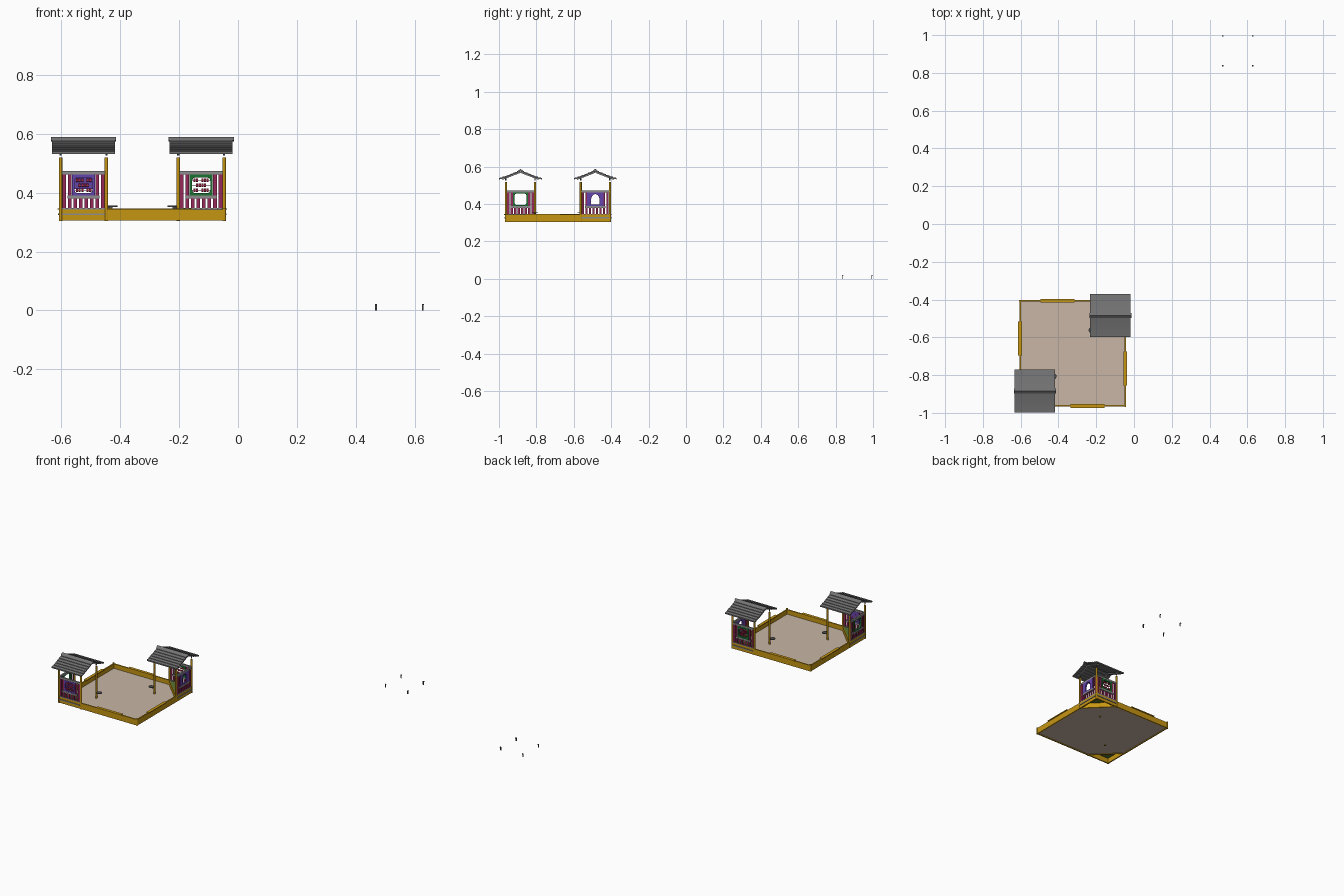
import bpy, bmesh, math
from mathutils import Matrix, Vector

if "Cube" in bpy.data.objects:
    bpy.data.objects.remove(bpy.data.objects["Cube"])


def mat(name, r, g, b):
    m = bpy.data.materials.new(name)
    m.diffuse_color = (r, g, b, 1)
    m.use_nodes = True
    m.node_tree.nodes["Principled BSDF"].inputs["Base Color"].default_value = m.diffuse_color
    return m


WOOD = mat("golden_wood", 0.56, 0.30, 0.006)
ROOF = mat("roof_grey", 0.17, 0.17, 0.17)
RAIL = mat("rail_grey", 0.27, 0.27, 0.27)
MAG = mat("magenta", 0.30, 0.022, 0.10)
PURP = mat("purple", 0.13, 0.06, 0.42)
GREEN = mat("green", 0.01, 0.17, 0.03)
OLIVE = mat("olive_green", 0.10, 0.17, 0.03)
SAND = mat("sand", 0.58, 0.47, 0.38)
BEAD = mat("bead_red", 0.42, 0.02, 0.07)
STEEL = mat("dark_steel", 0.08, 0.08, 0.08)

I = Matrix.Identity(4)
T = Matrix.Translation


def finish(name, bm, material, M=I):
    bmesh.ops.recalc_face_normals(bm, faces=bm.faces)
    bm.transform(M)
    me = bpy.data.meshes.new(name)
    bm.to_mesh(me)
    bm.free()
    me.materials.append(material)
    ob = bpy.data.objects.new(name, me)
    bpy.context.collection.objects.link(ob)
    return ob


def boxes(name, material, items, M=I):
    """items: list of (x0, x1, y0, y1, z0, z1)"""
    bm = bmesh.new()
    for x0, x1, y0, y1, z0, z1 in items:
        c = T(((x0 + x1) / 2, (y0 + y1) / 2, (z0 + z1) / 2))
        bmesh.ops.create_cube(bm, size=1, matrix=c @ Matrix.Diagonal((x1 - x0, y1 - y0, z1 - z0, 1)))
    return finish(name, bm, material, M)


def cylinders(name, material, items, M=I, rot=I, seg=16):
    """items: list of (centre, radius, depth)"""
    bm = bmesh.new()
    for c, r, d in items:
        bmesh.ops.create_cone(bm, cap_ends=True, segments=seg, radius1=r, radius2=r, depth=d,
                              matrix=T(c) @ rot)
    ob = finish(name, bm, material, M)
    for p in ob.data.polygons:
        p.use_smooth = len(p.vertices) == 4
    return ob


def prism(name, material, pts, z0, z1, M=I):
    bm = bmesh.new()
    f = bm.faces.new([bm.verts.new((x, y, z0)) for x, y in pts])
    g = bmesh.ops.extrude_face_region(bm, geom=[f])["geom"]
    bmesh.ops.translate(bm, vec=(0, 0, z1 - z0), verts=[v for v in g if isinstance(v, bmesh.types.BMVert)])
    return finish(name, bm, material, M)


def window_frame(name, material, outer, inner, arch, zc, y0, y1, M):
    """Square plate with a rounded or arched opening."""
    bm = bmesh.new()
    n, rings = 32, []
    for k in range(n):
        a = 2 * math.pi * k / n
        c, s = math.cos(a), math.sin(a)
        m = max(abs(c), abs(s))
        if arch:
            i = (c, s) if s > 0 else (c / m, s / m)
        else:
            q = (abs(c) ** 6 + abs(s) ** 6) ** (1 / 6)
            i = (c / q, s / q)
        o = (c / m * outer[0], s / m * outer[1])
        i = (i[0] * inner[0], i[1] * inner[1])
        rings.append([bm.verts.new((p[0], y, zc + p[1])) for p, y in ((o, y0), (o, y1), (i, y1), (i, y0))])
    for k in range(n):
        a, b = rings[k], rings[(k + 1) % n]
        for j in range(4):
            bm.faces.new((a[j], a[(j + 1) % 4], b[(j + 1) % 4], b[j]))
    return finish(name, bm, material, M)


R = 0.078                                     # half spacing of house posts
RX90 = Matrix.Rotation(math.pi / 2, 4, 'X')
RY90 = Matrix.Rotation(math.pi / 2, 4, 'Y')


def wall(tag, kind, colour, M):
    """Wall in the plane y = -R, outside towards -y."""
    y = -R
    # pickets, short ones below the window
    slats = []
    for k in range(8):
        u = -0.0655 + k * 0.0187
        slats.append((u - 0.006, u + 0.006, y - 0.002, y + 0.002, 0.345,
                      0.385 if abs(u) < 0.035 else 0.465))
    boxes(tag + "_pickets", MAG, slats, M)
    # rails and outer bottom ledge
    boxes(tag + "_rails", RAIL, [(-0.073, 0.073, y - 0.005, y + 0.005, 0.462, 0.473),
                                 (-0.054, 0.054, y - 0.006, y + 0.006, 0.380, 0.390),
                                 (-0.073, 0.073, y - 0.004, y + 0.004, 0.342, 0.348),
                                 (-0.073, 0.073, y - 0.008, y - 0.003, 0.324, 0.330)], M)
    if kind == "abacus":
        window_frame(tag + "_abacus_frame", colour, (0.039, 0.036), (0.031, 0.027), False, 0.425,
                     y - 0.005, y + 0.005, M)
        rows = (0.408, 0.425, 0.442)
        cylinders(tag + "_abacus_rods", STEEL, [((0, y, z), 0.0013, 0.066) for z in rows], M, RY90, 8)
        if colour is PURP:
            boxes(tag + "_abacus_back", PURP, [(-0.033, 0.033, y + 0.002, y + 0.005, 0.413, 0.453)], M)
        beads = []
        for i, z in enumerate(rows):
            for k in range(5):
                u = -0.022 + k * 0.009 + (0.009 if (k > 2) == (i != 1) else 0)
                beads.append(((u, y, z), 0.0055, 0.007))
        cylinders(tag + "_abacus_beads", BEAD, beads, M, RY90, 12)
    elif kind == "arch":
        window_frame(tag + "_arch_window", colour, (0.044, 0.037), (0.022, 0.028), True, 0.425,
                     y - 0.005, y + 0.005, M)
    else:
        window_frame(tag + "_square_window", colour, (0.039, 0.037), (0.032, 0.031), False, 0.426,
                     y - 0.005, y + 0.005, M)


def roof(tag, M):
    # stepped shingle rows, slightly flared towards the eaves
    n, half, bm = 6, 0.114, bmesh.new()

    def h(t):
        return 0.581 - 0.052 * t + 0.008 * t * t
    for sgn in (-1, 1):
        for k in range(n):
            t0, t1 = k / n, (k + 1) / n
            prof = [(t0, h(t0)), (t1, h(t1) + 0.003), (t1, h(t1) - 0.005), (t0, h(t0) - 0.007)]
            ends = [[bm.verts.new((x, sgn * t * half, z)) for t, z in prof] for x in (-0.107, 0.107)]
            bm.faces.new(ends[0])
            bm.faces.new(ends[1][::-1])
            for j in range(4):
                bm.faces.new((ends[0][j], ends[1][j], ends[1][(j + 1) % 4], ends[0][(j + 1) % 4]))
    finish(tag + "_shingles", bm, ROOF, M)
    # ridge cap
    prism(tag + "_ridge_cap", ROOF, [(-0.578, -0.013), (-0.589, 0), (-0.578, 0.013), (-0.574, 0)],
          -0.111, 0.111, M @ RY90)
    # rafters under the slopes and post brackets
    bm = bmesh.new()
    for x in (-R, R):
        for sgn in (-1, 1):
            ang = -sgn * math.atan2(0.044, half)
            bmesh.ops.create_cube(bm, size=1, matrix=T((x, sgn * 0.05, 0.552)) @
                                  Matrix.Rotation(ang, 4, 'X') @ Matrix.Diagonal((0.006, 0.104, 0.008, 1)))
    finish(tag + "_rafters", bm, RAIL, M)
    cylinders(tag + "_roof_brackets", STEEL, [((a * R, b * R, 0.536), 0.0035, 0.02)
                                              for a in (-1, 1) for b in (-1, 1)], M, seg=8)


def house(tag, M, front, side):
    cylinders(tag + "_posts", WOOD, [((a * R, b * R, 0.4115), 0.006, 0.215)
                                     for a in (-1, 1) for b in (-1, 1)], M)
    wall(tag + "_abacus_wall", *front, M)
    wall(tag + "_window_wall", *side, M @ Matrix.Rotation(-math.pi / 2, 4, 'Z'))
    roof(tag + "_roof", M)
    # corner bench with diagonal board
    prism(tag + "_corner_bench", OLIVE, [(-R, -R), (R, -R), (-R, R)], 0.337, 0.343, M)
    boxes(tag + "_diagonal_board", WOOD, [(-0.108, 0.108, -0.004, 0.004, 0.306, 0.343)],
          M @ Matrix.Rotation(-math.pi / 4, 4, 'Z'))
    # round play table on the inner post
    cylinders(tag + "_round_table", STEEL, [((R + 0.021, R, 0.354), 0.016, 0.004)], M, seg=24)
    boxes(tag + "_table_arm", STEEL, [(R, R + 0.02, R - 0.003, R + 0.003, 0.347, 0.352)], M)


C = T((-0.325, -0.685, 0))                    # centre of the sandbox
HALF_TURN = Matrix.Rotation(math.pi, 4, 'Z')

# sandbox boards and bench planks on the four sides
for i, side in enumerate(("front", "right", "back", "left")):
    M = C @ Matrix.Rotation(i * math.pi / 2, 4, 'Z')
    boxes(side + "_board", WOOD, [(-0.278, 0.278, -0.282, -0.274, 0.305, 0.343)], M)
    o = 0.08 if i % 2 == 0 else -0.08
    boxes(side + "_bench_plank", WOOD, [(o - 0.09, o + 0.09, -0.288, -0.269, 0.342, 0.347)], M)
cylinders("short_corner_posts", WOOD, [((s * 0.278, -s * 0.278, 0.326), 0.006, 0.044) for s in (-1, 1)], C)

# sand bed with two corners cut off
e, k = 0.274, 0.122
prism("sand_bed", SAND, [(-k, -e), (e, -e), (e, k), (k, e), (-e, e), (-e, -k)], 0.309, 0.314, C)

# two houses at opposite corners
house("front_left_house", C @ T((-0.2, -0.2, 0)), ("abacus", PURP), ("square", GREEN))
house("back_right_house", C @ HALF_TURN @ T((-0.2, -0.2, 0)), ("abacus", GREEN), ("arch", PURP))

# four loose brackets on the ground
for i, (x, y) in enumerate([(0.469, 0.835), (0.628, 0.835), (0.469, 0.993), (0.628, 0.993)]):
    boxes("loose_bracket_%d" % (i + 1), STEEL, [(-0.003, 0.003, -0.0015, 0.0015, 0, 0.022),
                                               (-0.0035, 0.0035, -0.0015, 0.006, 0.018, 0.022)], T((x, y, 0)))
